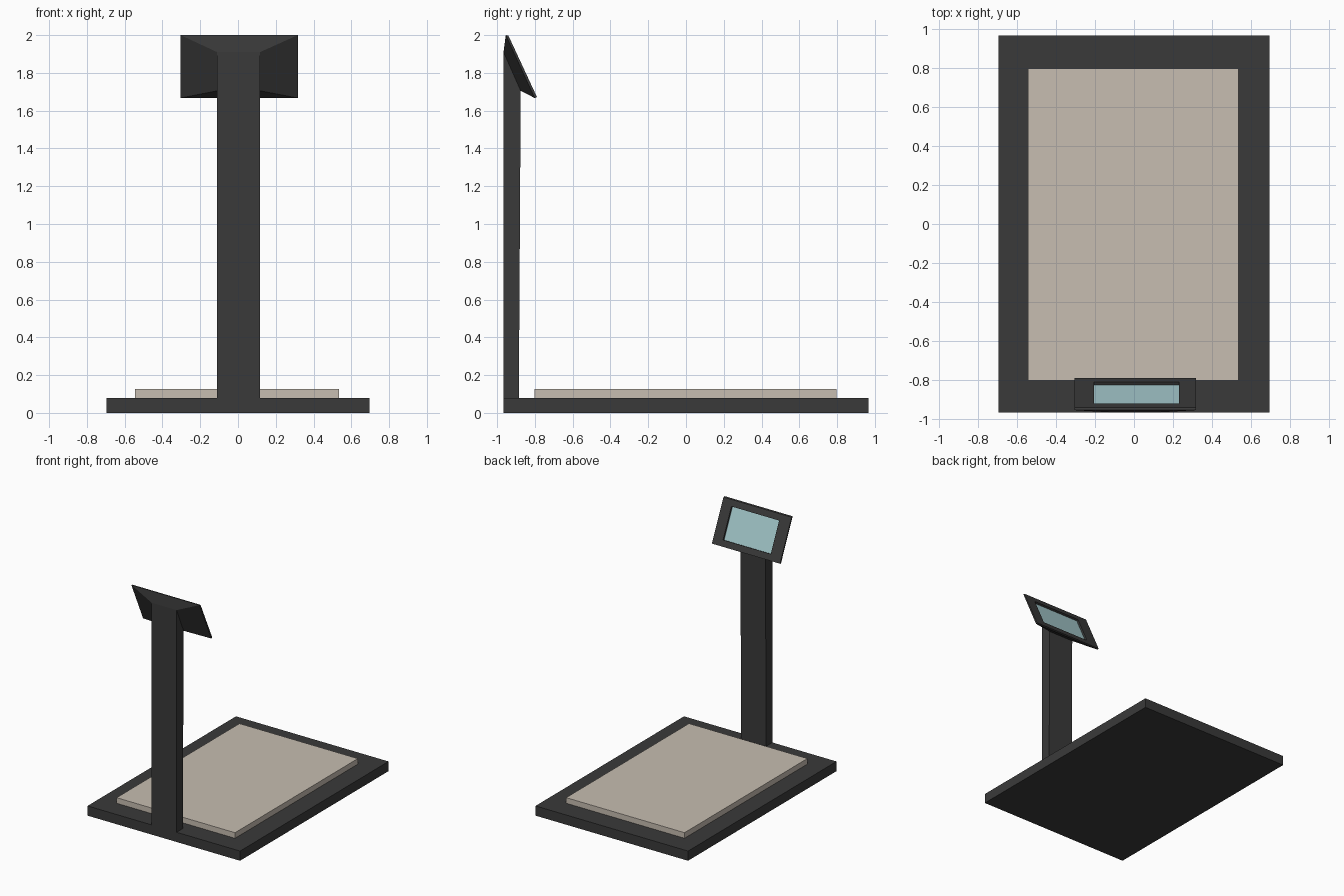
import bpy, bmesh
from mathutils import Vector

if "Cube" in bpy.data.objects:
    bpy.data.objects.remove(bpy.data.objects["Cube"])


def material(name, rgb):
    m = bpy.data.materials.new(name)
    m.diffuse_color = (*rgb, 1)
    m.use_nodes = True
    m.node_tree.nodes["Principled BSDF"].inputs["Base Color"].default_value = m.diffuse_color
    return m


DARK = material("dark_metal", (0.042, 0.042, 0.042))
BEIGE = material("beige_plate", (0.57, 0.51, 0.44))
GLASS = material("display_glass", (0.37, 0.58, 0.60))


def ring(x0, x1, a, b):
    """Rectangle spanning x0..x1 between the (y, z) points a and b."""
    return [(x0, *a), (x1, *a), (x1, *b), (x0, *b)]


def loft(name, rings, mat):
    """Bridge four-point rings and cap both ends."""
    bm = bmesh.new()
    vs = [[bm.verts.new(p) for p in r] for r in rings]
    for r, s in zip(vs, vs[1:]):
        for i in range(4):
            j = (i + 1) % 4
            bm.faces.new((r[i], r[j], s[j], s[i]))
    bm.faces.new(vs[0][::-1])
    bm.faces.new(vs[-1])
    bmesh.ops.recalc_face_normals(bm, faces=bm.faces)
    me = bpy.data.meshes.new(name)
    bm.to_mesh(me)
    bm.free()
    me.materials.append(mat)
    ob = bpy.data.objects.new(name, me)
    bpy.context.collection.objects.link(ob)
    return ob


def slab(name, x0, x1, y0, y1, z0, z1, mat):
    return loft(name, [ring(x0, x1, (y0, z), (y1, z)) for z in (z0, z1)], mat)


# base and weighing plate
slab("base", -0.695, 0.695, -0.966, 0.966, 0, 0.08, DARK)
slab("weighing_plate", -0.544, 0.535, -0.803, 0.796, 0.08, 0.126, BEIGE)

# tilted display plane: front top and bottom edges in (y, z)
top, bot = Vector((-0.940, 1.997)), Vector((-0.789, 1.672))
down = (bot - top).normalized()
out = Vector((-down.y, down.x))


def on_panel(t, depth):
    return top.lerp(bot, t) - out * depth


def opening(depth):
    return ring(-0.205, 0.230, on_panel(0.14, depth), on_panel(0.86, depth))


# post flaring into the display housing, ending in the screen recess
loft("post_and_display_housing", [
    ring(-0.111, 0.117, (-0.966, 0.08), (-0.885, 0.08)),
    ring(-0.111, 0.117, (-0.966, 1.91), (-0.875, 1.705)),
    ring(-0.304, 0.317, (-0.954, 2.0), (-0.801, 1.667)),
    ring(-0.304, 0.317, top, bot),
    opening(0),
    opening(0.018),
], DARK)

# screen glass lying on the recess floor
loft("screen", [opening(0.018), opening(0.016)], GLASS)
